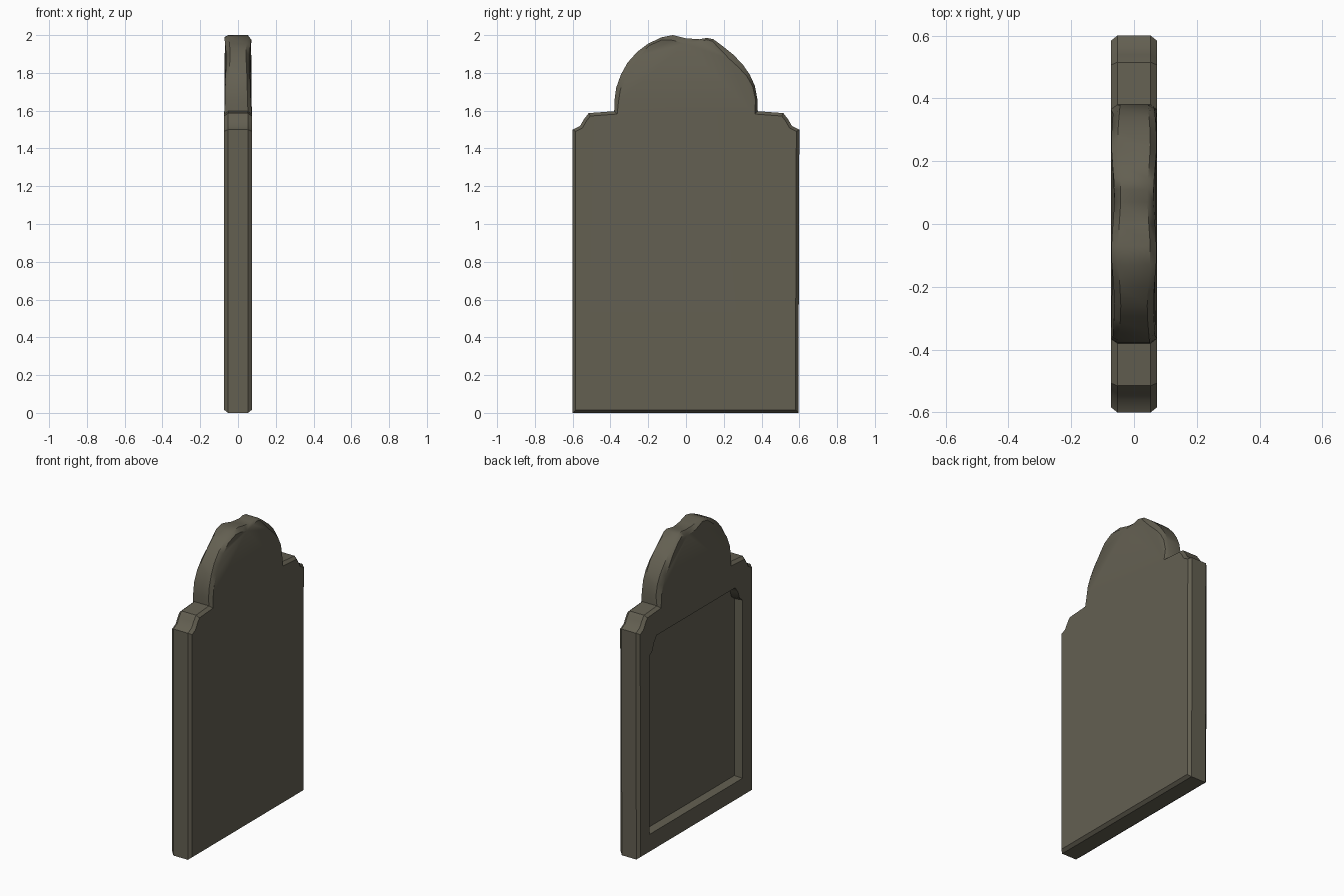
import bpy, bmesh, math
from mathutils import Vector

if "Cube" in bpy.data.objects:
    bpy.data.objects.remove(bpy.data.objects["Cube"])

HX = 0.073      # half thickness
EDGE = 0.02     # worn edge width
DEPTH = 0.055   # panel depth

stone = bpy.data.materials.new("dark_grey_stone")
stone.diffuse_color = (0.125, 0.115, 0.083, 1)
stone.use_nodes = True
stone.node_tree.nodes["Principled BSDF"].inputs["Base Color"].default_value = stone.diffuse_color

# Outline in (y, z): body, stepped shoulders, uneven round head
shoulder = [(0.60, 1.50), (0.56, 1.52), (0.54, 1.555), (0.515, 1.587), (0.38, 1.597)]
head = [(0.378, 1.66), (0.365, 1.73), (0.338, 1.79), (0.30, 1.845), (0.25, 1.897),
        (0.19, 1.945), (0.145, 1.978), (0.11, 1.985), (0.07, 1.978), (0.0, 1.983),
        (-0.07, 2.0), (-0.13, 1.988), (-0.20, 1.955), (-0.26, 1.91), (-0.31, 1.853),
        (-0.345, 1.79), (-0.37, 1.72), (-0.379, 1.65)]
outline = ([(-0.60, 0), (0.595, 0)] + shoulder + head
           + [(-y, z) for y, z in reversed(shoulder)])

# Recessed panel outline with notched top corners
notch = [(0.487, 1.31), (0.455, 1.335), (0.44, 1.38), (0.41, 1.42)]
panel = [(-0.487, 0.13), (0.487, 0.13)] + notch + [(-y, z) for y, z in reversed(notch)]


def inset(points, amount):
    """Move a counter-clockwise outline inwards; amount is a function of the point."""
    out = []
    n = len(points)
    for i, p in enumerate(points):
        a, b, c = Vector(points[i - 1]), Vector(p), Vector(points[(i + 1) % n])
        d1, d2 = (b - a).normalized(), (c - b).normalized()
        n1, n2 = Vector((-d1.y, d1.x)), Vector((-d2.y, d2.x))
        m = (n1 + n2) / max(1 + n1.dot(n2), 0.6)
        q = b + m * amount(b)
        out.append((q.x, q.y))
    return out


def chipped(phase):
    """Edge wear, with extra dents around the head."""
    def f(p):
        if p.y < 1.62:
            return EDGE * 0.8
        return EDGE + 0.011 * math.sin(22 * p.x + phase)
    return f


def thickness(y, z):
    """The head is a little wavy in thickness."""
    return HX - (0.006 + 0.005 * math.sin(18 * y) if z > 1.62 else 0)


bm = bmesh.new()


def ring(points, xf):
    return [bm.verts.new((xf(y, z), y, z)) for y, z in points]


def bridge(a, b):
    n = len(a)
    for i in range(n):
        j = (i + 1) % n
        bm.faces.new((a[i], a[j], b[j], b[i]))


def loop_edges(r):
    return [bm.edges.get((r[i - 1], r[i])) for i in range(len(r))]


# Slab sides and worn edges
left = ring(inset(outline, chipped(0.5)), lambda y, z: -thickness(y, z))
left_rim = ring(outline, lambda y, z: -thickness(y, z) + EDGE)
right_rim = ring(outline, lambda y, z: thickness(y, z) - EDGE)
right = ring(inset(outline, chipped(2.2)), thickness)
for a, b in ((left, left_rim), (left_rim, right_rim), (right_rim, right)):
    bridge(a, b)

# Panel walls and floor
mouth = ring(panel, lambda y, z: -HX)
floor = ring(inset(panel, lambda p: 0.006), lambda y, z: -HX + DEPTH)
bridge(mouth, floor)
bm.faces.new(floor)

# Plain face, and the face around the panel
bmesh.ops.triangle_fill(bm, use_beauty=True, edges=loop_edges(right))
bmesh.ops.triangle_fill(bm, use_beauty=True, edges=loop_edges(left) + loop_edges(mouth))
bmesh.ops.recalc_face_normals(bm, faces=bm.faces[:])

mesh = bpy.data.meshes.new("stone_slab")
bm.to_mesh(mesh)
bm.free()
mesh.materials.append(stone)
slab = bpy.data.objects.new("stone_slab", mesh)
bpy.context.collection.objects.link(slab)
bpy.context.view_layer.objects.active = slab
slab.select_set(True)
bpy.ops.object.shade_smooth_by_angle(angle=math.radians(35))
